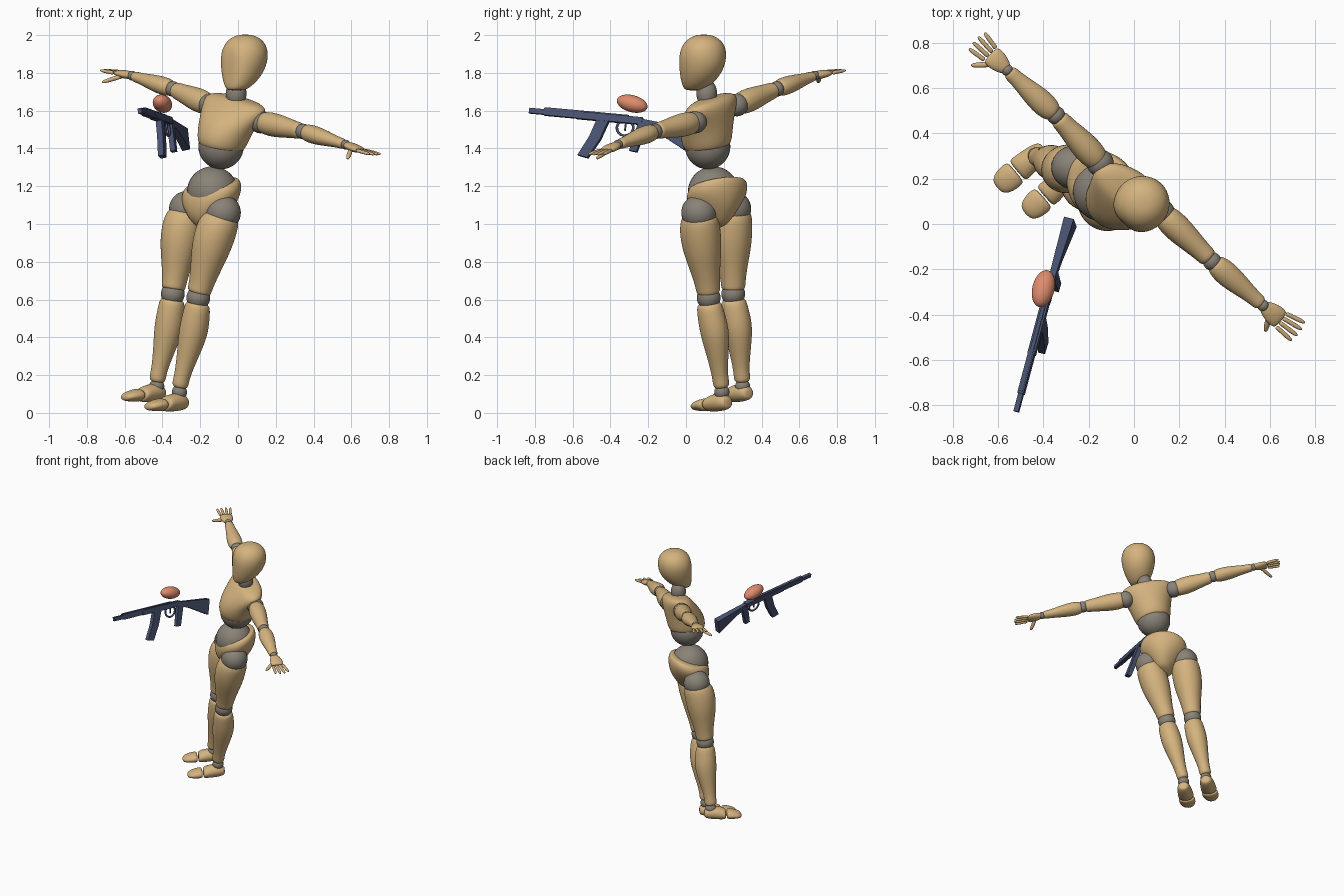
import bpy, bmesh, math
from mathutils import Vector, Matrix

if "Cube" in bpy.data.objects:
    bpy.data.objects.remove(bpy.data.objects["Cube"])


def material(name, colour):
    m = bpy.data.materials.new(name)
    m.use_nodes = True
    m.diffuse_color = (*colour, 1)
    m.node_tree.nodes["Principled BSDF"].inputs["Base Color"].default_value = (*colour, 1)
    return m


wood = material("tan wood", (0.66, 0.45, 0.21))
grey = material("joint grey", (0.25, 0.225, 0.185))
navy = material("dark navy", (0.065, 0.084, 0.16))
coral = material("coral", (0.73, 0.26, 0.155))


def finish(name, bm, mat, smooth=True, subdiv=0):
    bmesh.ops.recalc_face_normals(bm, faces=bm.faces)
    mesh = bpy.data.meshes.new(name)
    bm.to_mesh(mesh)
    bm.free()
    mesh.materials.append(mat)
    for p in mesh.polygons:
        p.use_smooth = smooth
    ob = bpy.data.objects.new(name, mesh)
    bpy.context.collection.objects.link(ob)
    if subdiv:
        mod = ob.modifiers.new("rounding", "SUBSURF")
        mod.levels = mod.render_levels = subdiv
    return ob


def frame(up, front):
    """Side, front and up axes, square to each other."""
    up = Vector(up).normalized()
    front = Vector(front)
    front = (front - up * front.dot(up)).normalized()
    return front.cross(up), front, up


def loft(name, origin, up, front, rings, mat=wood, length=1, shear=0, flat=9, subdiv=2):
    """Oval rings (height, forward shift, half width, half depth) skinned along an axis."""
    side, front, up = frame(up, front)
    bm, loops, n = bmesh.new(), [], 16
    for h, shift, rx, ry in rings:
        loop = []
        for i in range(n):
            a = math.tau * i / n
            f = min(shift + ry * math.sin(a), flat)
            p = side * rx * math.cos(a) + front * f + up * (h * length - shear * f)
            loop.append(bm.verts.new(Vector(origin) + p))
        loops.append(loop)
    for a, b in zip(loops, loops[1:]):
        for i in range(n):
            j = (i + 1) % n
            bm.faces.new((a[i], a[j], b[j], b[i]))
    bm.faces.new(loops[0])
    bm.faces.new(loops[-1])
    return finish(name, bm, mat, subdiv=subdiv)


def limb(name, a, b, front, rings, subdiv=2):
    axis = Vector(b) - Vector(a)
    return loft(name, a, axis, front, rings, length=axis.length, subdiv=subdiv)


def ball(name, centre, radii, mat=grey, up=(0, 0, 1), front=(0, -1, 0)):
    rot = Matrix(frame(up, front)).transposed().to_4x4()
    bm = bmesh.new()
    bmesh.ops.create_uvsphere(bm, u_segments=32, v_segments=18, radius=1,
                              matrix=Matrix.Translation(centre) @ rot @ Matrix.Diagonal((*radii, 1)))
    return finish(name, bm, mat)


# Head and neck
loft("head", (0.035, 0.09, 1.875), (0, 0, 1), (-0.68, -0.73, 0), [
    (-0.168, 0.065, 0.035, 0.035), (-0.16, 0.06, 0.062, 0.06), (-0.11, 0.03, 0.095, 0.105),
    (-0.04, 0.008, 0.12, 0.13), (0.03, 0, 0.129, 0.13), (0.085, -0.005, 0.108, 0.11),
    (0.118, -0.005, 0.066, 0.066), (0.128, -0.005, 0.025, 0.025)], flat=0.118)
ball("neck", (-0.01, 0.11, 1.69), (0.055, 0.055, 0.075))

# Torso
chest_up, chest_front = (0.27, 0, 0.96), (-0.557, -0.815, 0.157)
loft("chest", (-0.085, 0.125, 1.40), chest_up, chest_front, [
    (0, 0.01, 0.09, 0.09), (0.005, 0.01, 0.122, 0.122), (0.05, 0.018, 0.138, 0.138),
    (0.12, 0.018, 0.155, 0.138), (0.18, 0.005, 0.178, 0.125), (0.235, -0.01, 0.2, 0.105),
    (0.268, -0.012, 0.18, 0.08), (0.282, -0.01, 0.09, 0.05)], shear=0.2)
ball("waist_ball", (-0.09, 0.115, 1.41), (0.12, 0.12, 0.12))

# Pelvis
hip_front = (-0.74, -0.67, 0)
ball("abdomen_ball", (-0.135, 0.145, 1.17), (0.135, 0.135, 0.135))
loft("pelvis", (-0.14, 0.165, 1.10), (0, 0, 1), hip_front, [
    (-0.12, 0, 0.03, 0.05), (-0.105, 0, 0.055, 0.08), (-0.04, 0, 0.11, 0.135),
    (0.03, 0, 0.168, 0.152), (0.08, 0, 0.178, 0.15), (0.11, 0, 0.162, 0.138),
    (0.118, 0, 0.14, 0.115)], shear=0.3)

# Ring shapes shared by both sides: position along the part, shift, half width, half depth
THIGH = [(0, 0, 0.06, 0.06), (0.03, 0, 0.098, 0.1), (0.2, 0.01, 0.11, 0.115), (0.45, 0.01, 0.105, 0.108),
         (0.7, 0.005, 0.08, 0.082), (0.9, 0, 0.066, 0.066), (0.98, 0, 0.066, 0.066), (1, 0, 0.045, 0.045)]
CALF = [(0, 0, 0.045, 0.045), (0.02, 0, 0.068, 0.068), (0.15, -0.005, 0.073, 0.076), (0.35, -0.012, 0.078, 0.083),
        (0.6, -0.008, 0.058, 0.062), (0.85, 0, 0.041, 0.043), (0.95, 0, 0.045, 0.047), (1, 0, 0.035, 0.035)]
FOOT = [(0, 0, 0.02, 0.02), (0.03, 0, 0.04, 0.036), (0.2, 0.005, 0.052, 0.05),
        (0.4, 0, 0.056, 0.047), (0.55, -0.006, 0.06, 0.04), (0.58, -0.008, 0.045, 0.028)]
TOES = [(0.6, -0.008, 0.045, 0.026), (0.63, -0.008, 0.061, 0.036), (0.78, -0.01, 0.061, 0.032),
        (0.93, -0.015, 0.05, 0.024), (1, -0.02, 0.025, 0.012)]
UPPER_ARM = [(0, 0, 0.03, 0.03), (0.03, 0, 0.055, 0.058), (0.25, 0, 0.065, 0.066), (0.5, 0, 0.058, 0.06),
             (0.8, 0, 0.044, 0.046), (0.92, 0, 0.045, 0.046), (0.95, 0, 0.03, 0.03)]
FOREARM = [(0.03, 0, 0.03, 0.03), (0.06, 0, 0.047, 0.046), (0.25, 0, 0.058, 0.05), (0.5, 0, 0.05, 0.043),
           (0.8, 0, 0.034, 0.029), (0.94, 0, 0.035, 0.029), (0.97, 0, 0.022, 0.02)]
PALM = [(0, 0, 0.018, 0.015), (0.08, 0, 0.03, 0.02), (0.5, 0, 0.047, 0.024),
        (0.9, 0, 0.048, 0.018), (1, 0, 0.035, 0.01)]
FINGER = [(0, 0, 0.007, 0.007), (0.05, 0, 0.011, 0.011), (0.45, 0, 0.009, 0.009), (0.5, 0, 0.011, 0.01),
          (0.9, 0, 0.009, 0.008), (1, 0, 0.004, 0.004)]


def leg(side, hip, knee, ankle, heel, toe):
    ball(side + "_hip_joint", hip, (0.095, 0.095, 0.095))
    limb(side + "_thigh", hip, knee + Vector((0, 0, 0.02)), hip_front, THIGH)
    ball(side + "_knee_joint", knee, (0.063, 0.063, 0.063))
    limb(side + "_calf", knee - Vector((0, 0, 0.025)), ankle, hip_front, CALF)
    ball(side + "_ankle_joint", ankle - Vector((0, 0, 0.02)), (0.04, 0.04, 0.04))
    limb(side + "_foot", heel, toe, (0, 0, 1), FOOT)
    limb(side + "_toes", heel, toe, (0, 0, 1), TOES)


def arm(side, shoulder, elbow, wrist, knuckle, tip, thumb):
    ball(side + "_shoulder_joint", shoulder, (0.06, 0.06, 0.06))
    limb(side + "_upper_arm", shoulder, elbow, (0, 0, 1), UPPER_ARM)
    ball(side + "_elbow_joint", elbow, (0.041, 0.041, 0.041))
    limb(side + "_forearm", elbow, wrist, (0, 0, 1), FOREARM)
    ball(side + "_wrist_joint", wrist, (0.026, 0.026, 0.026))
    limb(side + "_palm", wrist, knuckle, (0, 0, 1), PALM)
    across = frame(tip - wrist, (0, 0, 1))[0]
    for i in range(4):
        o = (i - 1.5) * 0.024
        reach = 0.92 if i in (0, 3) else 1
        base = knuckle + across * o
        end = base + (tip + across * o * 1.4 - base) * reach
        limb(f"{side}_finger_{i + 1}", base, end, (0, 0, 1), FINGER, 1)
    limb(side + "_thumb", wrist.lerp(knuckle, 0.4), thumb, (0, 0, 1),
         [(t, s, rx * 1.25, ry * 1.25) for t, s, rx, ry in FINGER], 1)


V = Vector
leg("left", V((-0.08, 0.07, 1.06)), V((-0.21, 0.12, 0.61)), V((-0.31, 0.19, 0.13)),
    V((-0.275, 0.225, 0.055)), V((-0.48, 0.045, 0.05)))
leg("right", V((-0.27, 0.25, 1.08)), V((-0.345, 0.25, 0.63)), V((-0.43, 0.30, 0.16)),
    V((-0.395, 0.335, 0.105)), V((-0.605, 0.16, 0.10)))
arm("left", V((0.12, 0.05, 1.54)), V((0.345, -0.165, 1.49)), V((0.57, -0.36, 1.42)),
    V((0.65, -0.425, 1.39)), V((0.732, -0.48, 1.368)), V((0.58, -0.475, 1.345)))
arm("right", V((-0.15, 0.27, 1.63)), V((-0.345, 0.48, 1.715)), V((-0.56, 0.68, 1.785)),
    V((-0.635, 0.75, 1.80)), V((-0.70, 0.815, 1.815)), V((-0.72, 0.70, 1.75)))

# Rifle, drawn as side profiles in (forward, up) from the back of the receiver
gun_origin = V((-0.36, -0.23, 1.545))
gun_side, gun_up, gun_dir = frame((-0.16, -0.6, 0.055), (-0.2, 0, 1))


def plate(name, profile, width, rear_width=None):
    bm, sides = bmesh.new(), []
    back = min(u for u, v in profile)
    span = max(u for u, v in profile) - back
    for s in (-0.5, 0.5):
        loop = []
        for u, v in profile:
            w = width if rear_width is None else rear_width + (width - rear_width) * (u - back) / span
            loop.append(bm.verts.new(gun_origin + gun_dir * u + gun_up * v + gun_side * s * w))
        sides.append(loop)
        bm.faces.new(loop)
    a, b = sides
    for i in range(len(a)):
        j = (i + 1) % len(a)
        bm.faces.new((a[i], a[j], b[j], b[i]))
    finish(name, bm, navy, smooth=False)


def block(name, u0, u1, v0, v1, width):
    plate(name, [(u0, v0), (u1, v0), (u1, v1), (u0, v1)], width)


block("receiver", 0, 0.36, -0.02, 0.018, 0.034)
block("handguard", 0.34, 0.54, -0.018, 0.022, 0.028)
block("barrel", 0.5, 0.622, -0.014, 0.014, 0.022)
block("top_rail", 0.08, 0.53, 0.015, 0.025, 0.016)
plate("stock", [(0.02, 0.012), (-0.27, -0.02), (-0.25, -0.135), (-0.08, -0.05), (0.02, -0.02)], 0.026, 0.045)
plate("magazine", [(0.18, -0.01), (0.245, -0.01), (0.275, -0.11), (0.325, -0.215), (0.27, -0.225), (0.215, -0.12)], 0.032)
plate("grip", [(0.02, -0.015), (-0.03, -0.015), (0.008, -0.17), (0.048, -0.165)], 0.028)
block("trigger", 0.085, 0.093, -0.06, -0.01, 0.008)

# Trigger guard ring
guard = bpy.data.curves.new("trigger_guard", "CURVE")
guard.dimensions = "3D"
guard.bevel_depth = 0.007
guard.bevel_resolution = 2
spline = guard.splines.new("POLY")
spline.points.add(15)
for i, p in enumerate(spline.points):
    a = math.tau * i / 16
    p.co = (*(gun_origin + gun_dir * (0.09 + 0.045 * math.cos(a)) + gun_up * (0.042 * math.sin(a) - 0.045)), 1)
spline.use_cyclic_u = True
guard.materials.append(navy)
bpy.context.collection.objects.link(bpy.data.objects.new("trigger_guard", guard))

# Floating egg above the rifle
ball("egg", (-0.40, -0.285, 1.637), (0.049, 0.045, 0.085), coral, (-0.22, -0.9, 0.24), (0, 0, 1))
